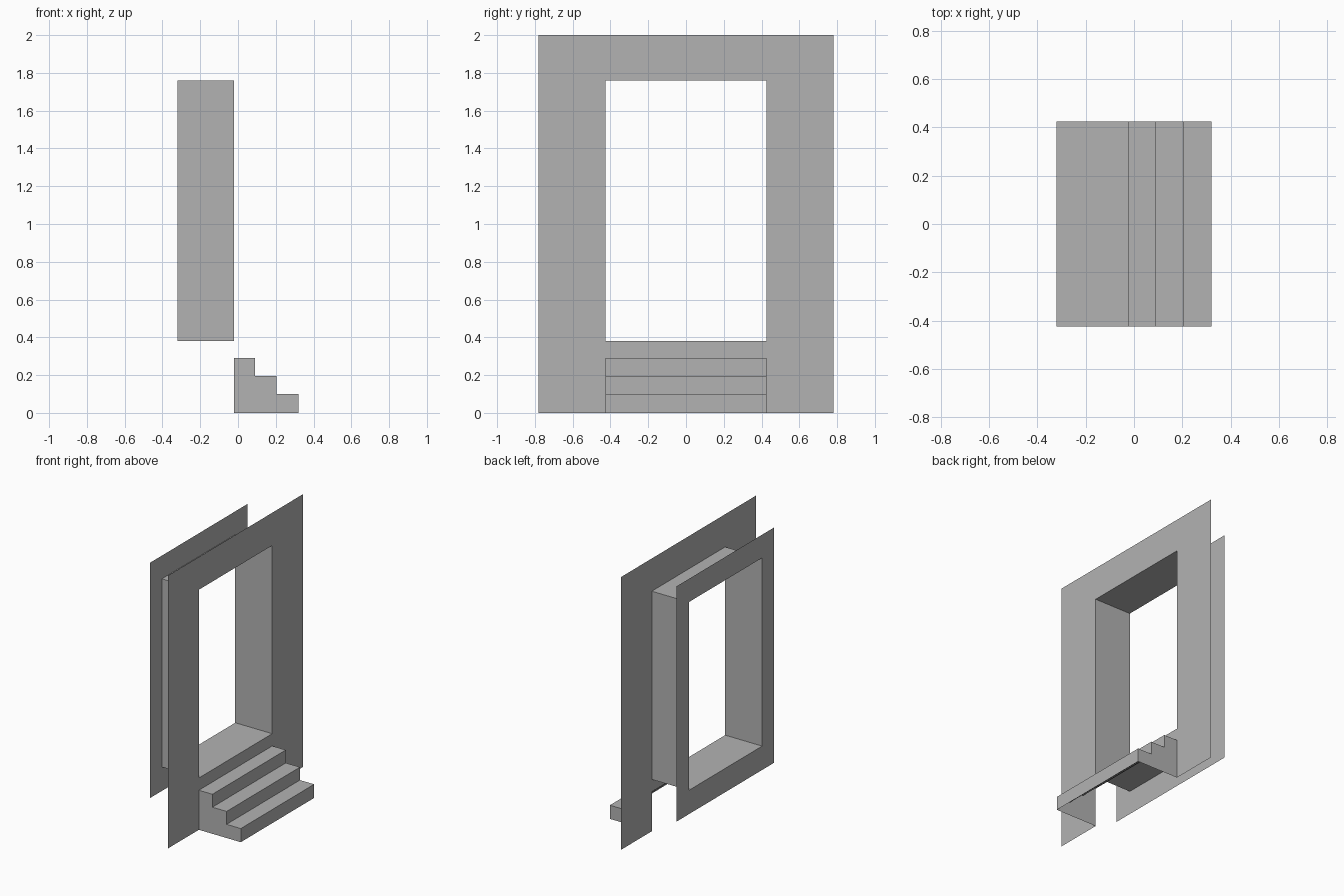
import bpy
import bmesh

cube = bpy.data.objects.get("Cube")
if cube:
    bpy.data.objects.remove(cube, do_unlink=True)

# One plain grey for everything
grey = bpy.data.materials.new("plain grey")
grey.use_nodes = True
COLOUR = (0.45, 0.45, 0.45, 1.0)
grey.diffuse_color = COLOUR
grey.node_tree.nodes["Principled BSDF"].inputs["Base Color"].default_value = COLOUR

# Shared dimensions
HALF = 0.425                  # half width of opening and steps
SILL, HEAD = 0.38, 1.76       # opening bottom and top
FRONT_X, BACK_X = -0.02, -0.32
STEPS = [(0.09, 0.29), (0.205, 0.195), (0.32, 0.10)]   # (nose x, tread z)


def make_object(name, faces):
    """Build a mesh from faces given as corner lists, welding shared corners."""
    bm = bmesh.new()
    for corners in faces:
        bm.faces.new([bm.verts.new(c) for c in corners])
    bmesh.ops.remove_doubles(bm, verts=bm.verts[:], dist=0.0001)
    mesh = bpy.data.meshes.new(name)
    bm.to_mesh(mesh)
    bm.free()
    mesh.materials.append(grey)
    obj = bpy.data.objects.new(name, mesh)
    bpy.context.collection.objects.link(obj)
    return obj


def panel(name, x, ys, zs, holes):
    """Thin upright panel as a grid of cells, leaving out the hole cells."""
    faces = []
    for i in range(len(ys) - 1):
        for j in range(len(zs) - 1):
            if (i, j) not in holes:
                y0, y1, z0, z1 = ys[i], ys[i + 1], zs[j], zs[j + 1]
                faces.append([(x, y0, z0), (x, y1, z0), (x, y1, z1), (x, y0, z1)])
    return make_object(name, faces)


def sweep(profile):
    """Faces made by sweeping an x-z profile across the width of the opening."""
    return [[(xa, -HALF, za), (xb, -HALF, zb), (xb, HALF, zb), (xa, HALF, za)]
            for (xa, za), (xb, zb) in zip(profile, profile[1:])]


# Large front wall: opening plus a notch behind the steps
panel("front_wall", FRONT_X, [-0.78, -HALF, HALF, 0.78],
      [0, STEPS[0][1], SILL, HEAD, 2.0], {(1, 0), (1, 2)})

# Smaller inner casing around the far end of the passage
panel("back_casing", BACK_X, [-0.565, -HALF, HALF, 0.565],
      [0.205, SILL, HEAD, 1.93], {(1, 1)})

# Passage lining: floor, ceiling and two jambs
lining = sweep([(BACK_X, SILL), (FRONT_X, SILL)]) + sweep([(FRONT_X, HEAD), (BACK_X, HEAD)])
for y in (-HALF, HALF):
    side = [(BACK_X, y, SILL), (FRONT_X, y, SILL), (FRONT_X, y, HEAD), (BACK_X, y, HEAD)]
    lining.append(side if y < 0 else side[::-1])
make_object("passage_lining", lining)

# Steps: hollow shell of treads, risers and two stepped cheeks
outline = [(FRONT_X, STEPS[0][1])]
for k, (nose, z) in enumerate(STEPS):
    below = STEPS[k + 1][1] if k + 1 < len(STEPS) else 0.0
    outline += [(nose, z), (nose, below)]
stairs = sweep(outline)
cheek = [(FRONT_X, 0.0)] + outline
stairs.append([(x, HALF, z) for x, z in cheek])
stairs.append([(x, -HALF, z) for x, z in reversed(cheek)])
make_object("steps", stairs)
